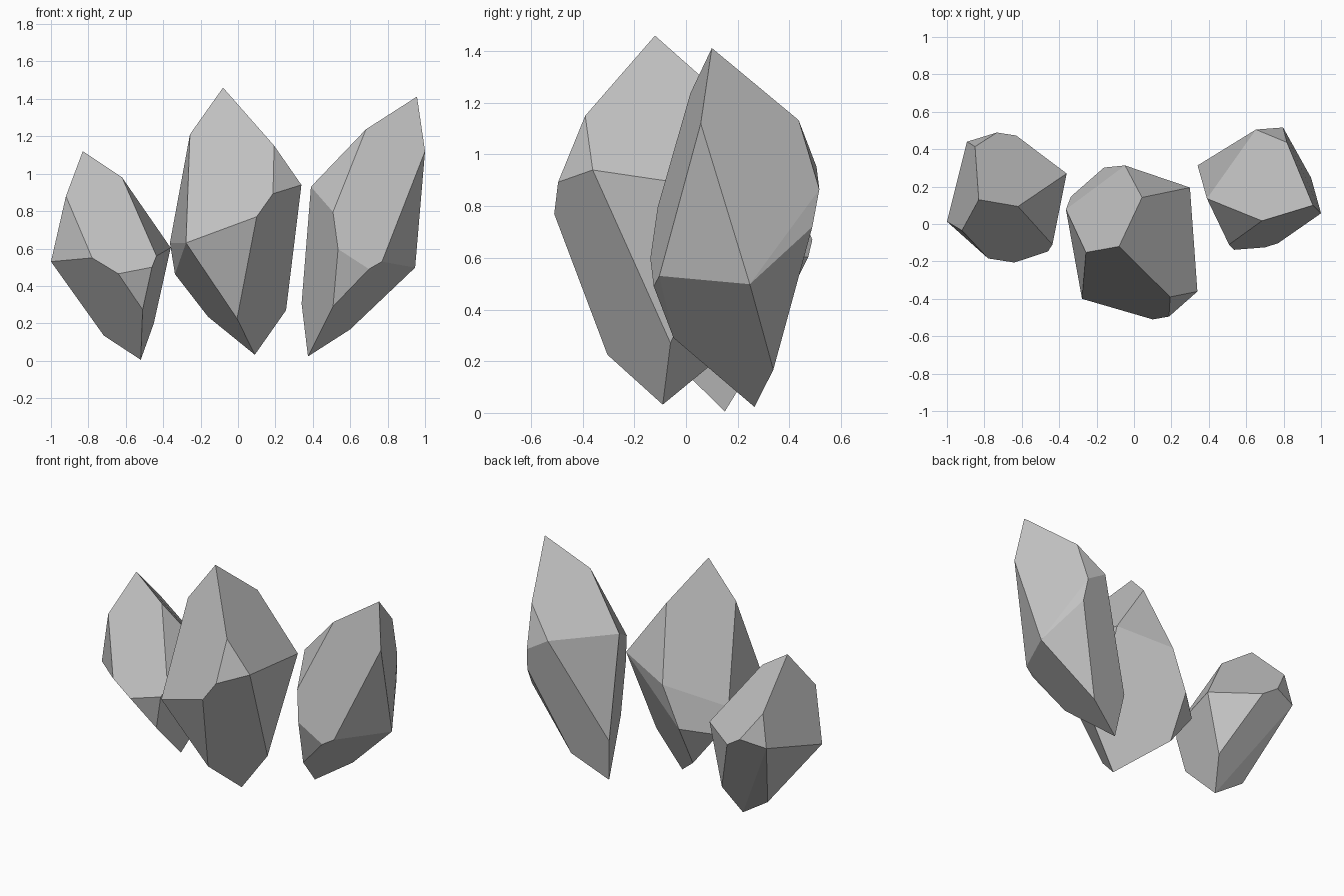
import bpy
import bmesh
from math import radians
from mathutils import Vector

# Remove only the default cube
default_cube = bpy.data.objects.get("Cube")
if default_cube:
    bpy.data.objects.remove(default_cube, do_unlink=True)


def make_material(name, colour):
    material = bpy.data.materials.new(name)
    material.use_nodes = True
    material.diffuse_color = colour
    shader = material.node_tree.nodes["Principled BSDF"]
    shader.inputs["Base Color"].default_value = colour
    shader.inputs["Roughness"].default_value = 0.8
    return material


def make_crystal(name, crown, girdle, foot, material):
    """Wrap a faceted convex stone around its corner points."""
    corners = [Vector(p) for p in crown + girdle + foot]
    centre = sum(corners, Vector()) / len(corners)

    bm = bmesh.new()
    for corner in corners:
        bm.verts.new(corner - centre)
    hull = bmesh.ops.convex_hull(bm, input=bm.verts[:])
    unused = set(hull["geom_interior"]) | set(hull["geom_unused"])
    loose = [v for v in unused if isinstance(v, bmesh.types.BMVert)]
    bmesh.ops.delete(bm, geom=loose, context="VERTS")

    # Merge nearly level triangles into broad cut facets
    bmesh.ops.dissolve_limit(bm, angle_limit=radians(5),
                             verts=bm.verts[:], edges=bm.edges[:])
    bmesh.ops.recalc_face_normals(bm, faces=bm.faces[:])
    for face in bm.faces:
        face.smooth = False

    mesh = bpy.data.meshes.new(name)
    bm.to_mesh(mesh)
    bm.free()
    mesh.materials.append(material)
    crystal = bpy.data.objects.new(name, mesh)
    crystal.location = centre
    bpy.context.collection.objects.link(crystal)
    return crystal


stone = make_material("grey stone", (0.55, 0.55, 0.55, 1.0))

# Short crystal, leaning towards -x
make_crystal(
    "short_crystal",
    crown=[(-.83, .13, 1.12), (-.92, -.035, .88), (-.62, .094, .98),
           (-.85, .414, .843)],
    girdle=[(-1, .013, .53), (-.78, -.184, .55), (-.64, -.206, .465),
            (-.46, -.147, .5), (-.436, -.11, .56), (-.36, .27, .604),
            (-.893, .44, .634), (-.733, .489, .67), (-.63, .473, .603)],
    foot=[(-.51, -.12, .273), (-.45, .27, .2), (-.52, .15, .005),
          (-.717, .175, .134)],
    material=stone)

# Broad crystal in the middle
make_crystal(
    "middle_crystal",
    crown=[(-.08, -.12, 1.46), (-.257, -.152, 1.21), (.193, -.39, 1.15),
           (.043, .142, 1.228)],
    girdle=[(.187, -.495, .893), (.339, -.361, .94), (.1, -.51, .77),
            (-.278, -.4, .63), (-.364, .078, .63), (-.337, .147, .463),
            (.299, .195, .858), (-.048, .313, .78), (-.16, .302, .513)],
    foot=[(-.16, .157, .235), (-.005, -.304, .225), (.09, -.09, .032),
          (.257, -.06, .27)],
    material=stone)

# Slim crystal, leaning towards +x
make_crystal(
    "slim_crystal",
    crown=[(.957, .1, 1.412), (.684, .017, 1.237), (1, .057, 1.12),
           (.818, .436, 1.133), (.39, .136, .93)],
    girdle=[(.508, -.11, .795), (.535, -.138, .597), (.7, -.125, .49),
            (.77, -.103, .53), (.947, .247, .498), (.652, .505, .953),
            (.797, .516, .865), (.812, .489, .72)],
    foot=[(.599, .338, .167), (.374, .265, .023), (.508, -.048, .29),
          (.34, .313, .305)],
    material=stone)
